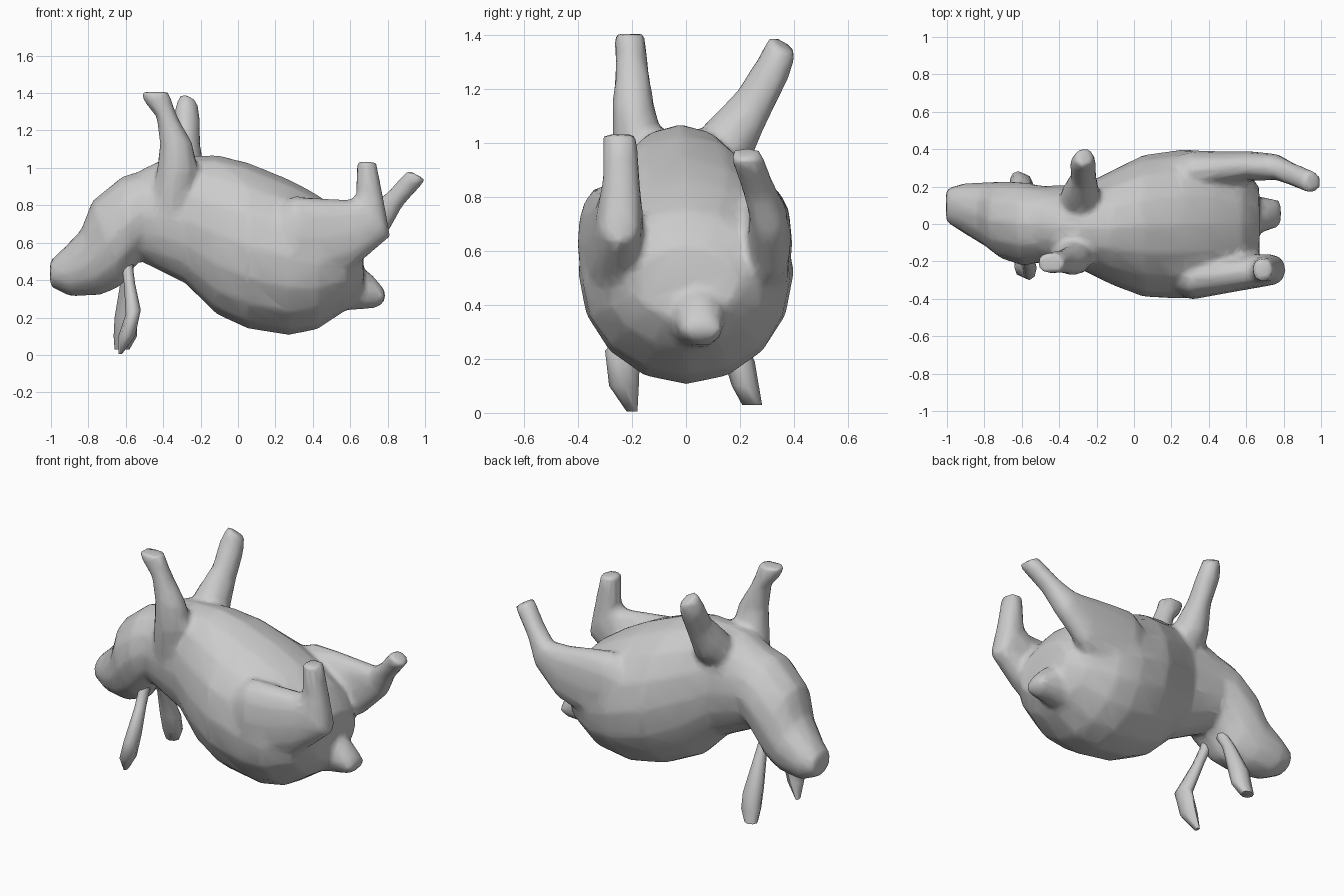
import bpy, bmesh
from math import sin, cos, tau, copysign

# Each ring: two opposite outline points in the side view (x1,z1)-(x2,z2),
# its sideways centre y, half width, and an optional sideways tilt in z.
def loft(name, rings, sides=12, power=1.0):
    bm = bmesh.new()
    loops = []
    for x1, z1, x2, z2, y, w, *t in rings:
        tilt = t[0] if t else 0
        loop = []
        for i in range(sides):
            c, s = cos(tau * i / sides), sin(tau * i / sides)
            c, s = (copysign(abs(v) ** power, v) for v in (c, s))
            loop.append(bm.verts.new(((x1 + x2) / 2 + s * (x1 - x2) / 2,
                                      y + c * w,
                                      (z1 + z2) / 2 + s * (z1 - z2) / 2 + c * tilt)))
        loops.append(loop)
    for a, b in zip(loops, loops[1:]):
        for i in range(sides):
            j = (i + 1) % sides
            bm.faces.new((a[i], a[j], b[j], b[i]))
    bm.faces.new(loops[0])
    bm.faces.new(loops[-1])
    bmesh.ops.recalc_face_normals(bm, faces=bm.faces)
    mesh = bpy.data.meshes.new(name)
    bm.to_mesh(mesh)
    bm.free()
    ob = bpy.data.objects.new(name, mesh)
    bpy.context.collection.objects.link(ob)
    return ob

def select(obs):
    bpy.ops.object.select_all(action='DESELECT')
    for ob in obs:
        ob.select_set(True)
    bpy.context.view_layer.objects.active = obs[0]

# Belly-up torso: x, low z, high z, centre y, half width
torso = [(-.58, .62, .86, 0, .14), (-.52, .50, .99, 0, .20), (-.40, .44, 1.05, -.01, .22),
         (-.28, .38, 1.065, -.02, .225), (-.12, .22, 1.07, -.02, .305), (.05, .14, 1.03, -.01, .38),
         (.27, .105, .94, 0, .40), (.42, .135, .86, 0, .385), (.58, .24, .75, 0, .31),
         (.67, .35, .62, 0, .20)]
body = loft("body", [(x, hi, x, lo, y, w) for x, lo, hi, y, w in torso], 16)

# Head drooping off the front end, turned slightly sideways
head = loft("head", [(-.46, 1.0, -.46, .58, 0, .20), (-.62, .955, -.56, .46, 0, .225),
                     (-.78, .825, -.62, .37, .02, .21), (-.84, .67, -.73, .32, .05, .175),
                     (-.93, .575, -.89, .31, .085, .135), (-1.005, .505, -1.005, .365, .10, .09)])

# Hanging ears, root sunk into the head
loft("right_ear", [(-.64, .56, -.56, .56, -.03, .05), (-.62, .46, -.56, .46, -.08, .04),
                   (-.61, .38, -.55, .38, -.13, .04), (-.60, .22, -.52, .24, -.235, .065),
                   (-.64, .10, -.55, .10, -.23, .055), (-.64, .005, -.62, .005, -.20, .02)], 8)
loft("left_ear", [(-.64, .56, -.56, .56, .03, .05), (-.62, .46, -.56, .46, .07, .04),
                  (-.63, .38, -.56, .38, .12, .04), (-.66, .20, -.54, .20, .195, .06, -.01),
                  (-.665, .10, -.54, .10, .22, .05), (-.66, .03, -.58, .03, .245, .037)], 8)

# Raised front legs
leg_fr = loft("right_front_leg", [(-.46, .60, -.30, .60, -.12, .08), (-.46, .80, -.24, .80, -.15, .10),
                                  (-.44, .97, -.21, .98, -.17, .105), (-.42, 1.13, -.24, 1.13, -.195, .08),
                                  (-.44, 1.28, -.31, 1.25, -.20, .065), (-.50, 1.345, -.35, 1.35, -.205, .06),
                                  (-.525, 1.405, -.365, 1.405, -.21, .06)], 10)
leg_fl = loft("left_front_leg", [(-.42, .85, -.15, .85, .06, .10), (-.39, 1.03, -.18, 1.0, .16, .09, -.06),
                                 (-.34, 1.17, -.20, 1.12, .25, .06, -.05), (-.345, 1.30, -.20, 1.26, .325, .058, -.035),
                                 (-.315, 1.385, -.215, 1.345, .36, .05, -.03)], 10)

# Hind legs: thigh lies along the body, foot points up
leg_hr = loft("right_hind_leg", [(.12, .74, .16, .45, -.25, .09), (.30, .85, .32, .40, -.29, .115),
                                 (.45, .84, .44, .40, -.275, .105), (.60, .83, .62, .47, -.255, .095),
                                 (.63, .85, .815, .63, -.245, .085), (.63, .90, .785, .80, -.24, .07),
                                 (.635, 1.035, .74, 1.03, -.245, .063)], 12, .85)
leg_hl = loft("left_hind_leg", [(.12, .74, .16, .45, .25, .09), (.30, .85, .32, .40, .28, .115),
                                (.45, .84, .44, .42, .295, .095), (.60, .82, .64, .49, .31, .08),
                                (.72, .81, .80, .65, .305, .07), (.80, .87, .875, .79, .27, .062),
                                (.91, .99, 1.005, .935, .22, .06)], 12, .85)

# Stubby tail flaring out of the rump
tail = loft("tail", [(.50, .58, .46, .20, .02, .20), (.64, .48, .58, .235, .04, .12),
                     (.71, .44, .66, .24, .05, .095), (.77, .37, .74, .25, .055, .08),
                     (.79, .33, .78, .28, .06, .065)], 10)

# Fuse everything but the thin ears into one skin, softening the joins
select([body, head, leg_fr, leg_fl, leg_hr, leg_hl, tail])
bpy.ops.object.join()
skin = body.modifiers.new("fuse", 'REMESH')
skin.mode, skin.voxel_size = 'VOXEL', .018
soft = body.modifiers.new("soften", 'SMOOTH')
soft.factor, soft.iterations = .5, 6
low = body.modifiers.new("simplify", 'DECIMATE')
low.ratio = .12
bpy.ops.object.convert(target='MESH')
for ob in list(bpy.context.collection.objects):
    select([ob])
    bpy.ops.object.shade_smooth_by_angle(angle=1.0)
